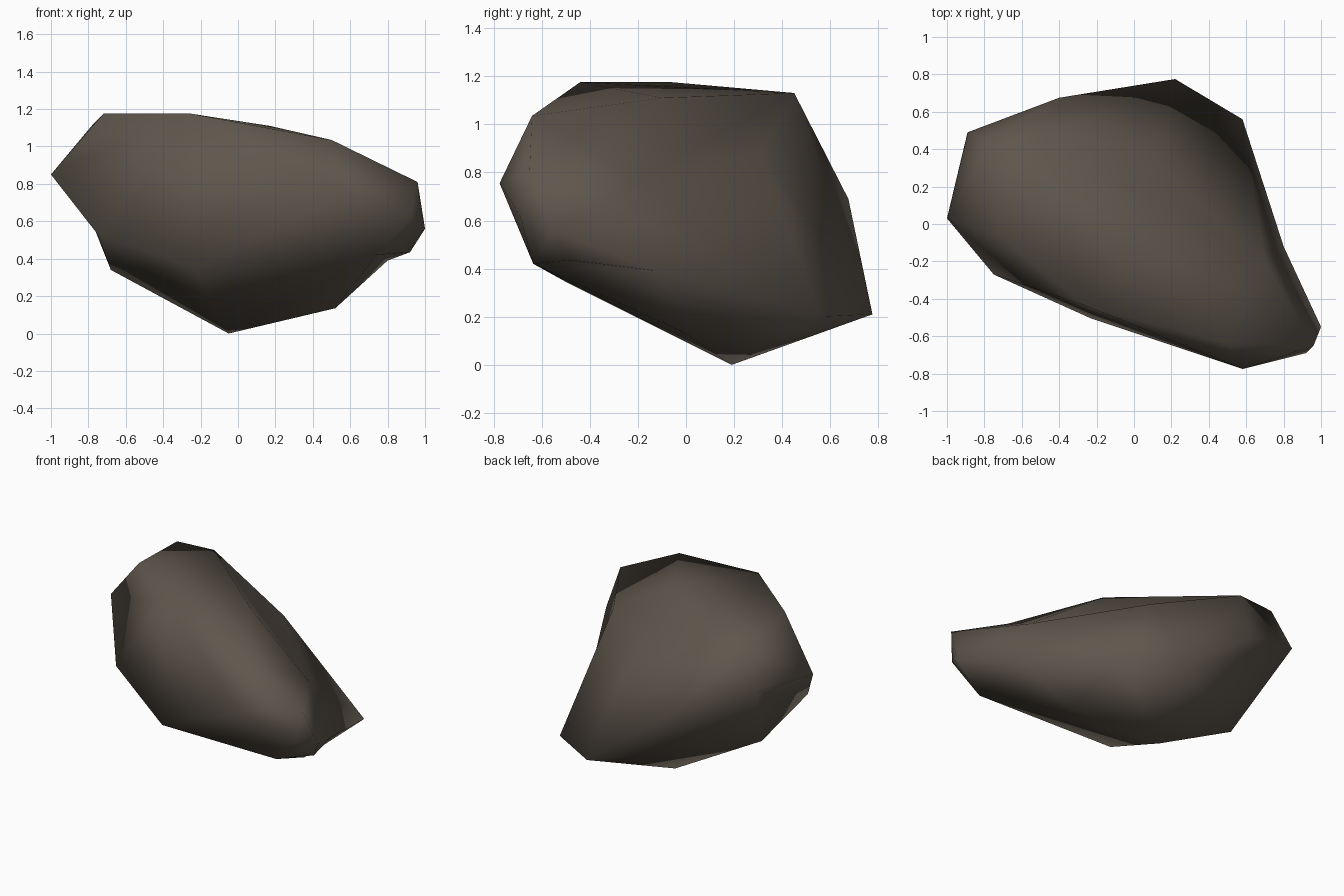
import bpy
import bmesh
from mathutils import Vector

default_cube = bpy.data.objects.get("Cube")
if default_cube:
    bpy.data.objects.remove(default_cube, do_unlink=True)


def make_material(name, colour):
    material = bpy.data.materials.new(name)
    material.use_nodes = True
    material.diffuse_color = colour
    shader = next(n for n in material.node_tree.nodes if n.type == "BSDF_PRINCIPLED")
    shader.inputs["Base Color"].default_value = colour
    shader.inputs["Roughness"].default_value = 0.9
    return material


def make_boulder(name, corners, notches, material):
    """Wrap the corners in a hull, then press the notch corners inwards."""
    bm = bmesh.new()
    for corner in corners:
        bm.verts.new(corner)
    pressed = []
    for position, bulge in notches:
        target = Vector(position)
        pressed.append((bm.verts.new(target + Vector(bulge)), target))

    hull = bmesh.ops.convex_hull(bm, input=list(bm.verts), use_existing_faces=False)
    leftovers = set(hull["geom_interior"]) | set(hull["geom_unused"])
    loose = [item for item in leftovers if isinstance(item, bmesh.types.BMVert)]
    bmesh.ops.delete(bm, geom=loose, context="VERTS")

    for vertex, target in pressed:
        if vertex.is_valid:
            vertex.co = target
    bmesh.ops.recalc_face_normals(bm, faces=list(bm.faces))
    for face in bm.faces:
        face.smooth = True

    mesh = bpy.data.meshes.new(name)
    bm.to_mesh(mesh)
    bm.free()
    mesh.materials.append(material)
    boulder = bpy.data.objects.new(name, mesh)
    bpy.context.collection.objects.link(boulder)
    return boulder


# Gently sloping crown
crown = [
    (-.72, -.06, 1.175), (-.25, -.44, 1.175), (-.77, .43, 1.125),
    (-.5, .45, 1.13), (.17, -.1, 1.11), (.5, -.64, 1.035),
]

# Blunt nose at the front left
nose = [
    (.96, -.65, .81), (1, -.55, .56), (.92, -.69, .62),
    (.92, -.48, .435), (.58, -.775, .755), (.74, -.635, .42),
]

# Widest corners around the flanks, and the swelling of the back
flanks = [
    (-1, .03, .85), (-.89, .49, .87), (-.4, .675, .69), (.13, .32, .89),
    (.22, .775, .21), (.58, .56, .2), (-.75, -.27, .53),
]

# Tapered underside
underside = [
    (-.68, .14, .34), (-.23, -.505, .348),
    (-.05, .19, 0), (.52, -.01, .135),
]

# Hollows in both flanks: final position and outward bulge
hollows = [
    ((.7, -.2, .765), (.15, 0, .19)),
    ((.8, -.12, .39), (.12, 0, -.08)),
    ((-.82, .11, .7), (-.15, 0, -.1)),
]

stone = make_material("brown grey stone", (.115, .095, .074, 1))
make_boulder("boulder", crown + nose + flanks + underside, hollows, stone)
